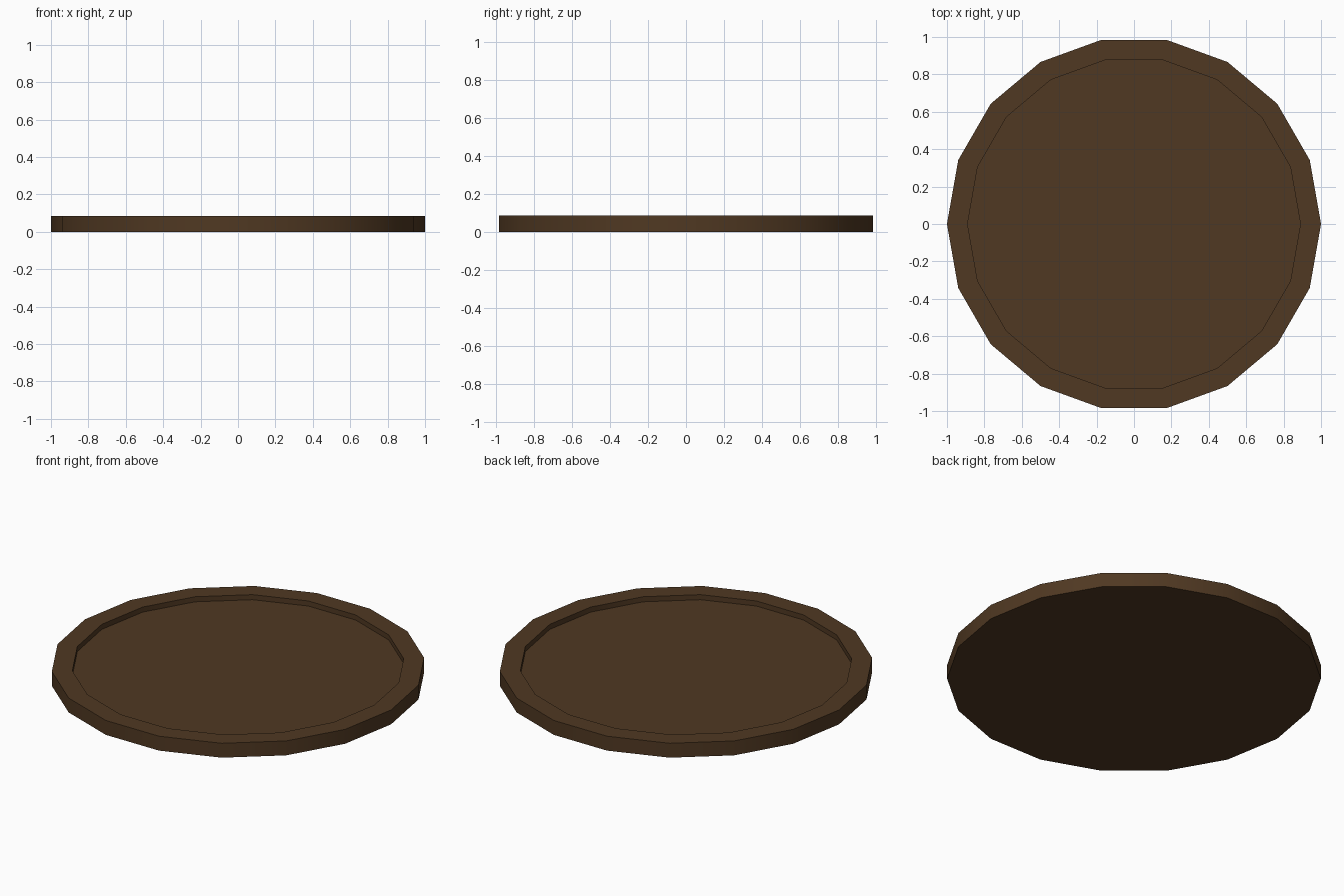
import bpy, bmesh, math

if "Cube" in bpy.data.objects:
    bpy.data.objects.remove(bpy.data.objects["Cube"])

SIDES = 18
# (radius, height) from the underside, over the rim, to the recessed floor
PROFILE = [(1.0, 0.0), (1.0, 0.085), (0.89, 0.085), (0.89, 0.055)]

# Shallow round tray: 18-sided disc with a raised rim
bm = bmesh.new()
rings = []
for r, z in PROFILE:
    rings.append([bm.verts.new((r * math.cos(math.tau * i / SIDES),
                                r * math.sin(math.tau * i / SIDES), z))
                  for i in range(SIDES)])
for a, b in zip(rings, rings[1:]):
    for i in range(SIDES):
        j = (i + 1) % SIDES
        bm.faces.new((a[i], a[j], b[j], b[i]))
bm.faces.new(rings[0][::-1])   # underside
bm.faces.new(rings[-1])        # recessed floor
bmesh.ops.recalc_face_normals(bm, faces=bm.faces)

mesh = bpy.data.meshes.new("round_tray")
bm.to_mesh(mesh)
bm.free()
tray = bpy.data.objects.new("round_tray", mesh)
bpy.context.collection.objects.link(tray)

# Dark brown wood
wood = bpy.data.materials.new("dark_wood")
wood.diffuse_color = (0.08, 0.04, 0.016, 1)
wood.use_nodes = True
wood.node_tree.nodes["Principled BSDF"].inputs["Base Color"].default_value = wood.diffuse_color
mesh.materials.append(wood)

# Smooth around the sides, sharp at the rim
bpy.context.view_layer.objects.active = tray
tray.select_set(True)
bpy.ops.object.shade_smooth_by_angle(angle=math.radians(30))
